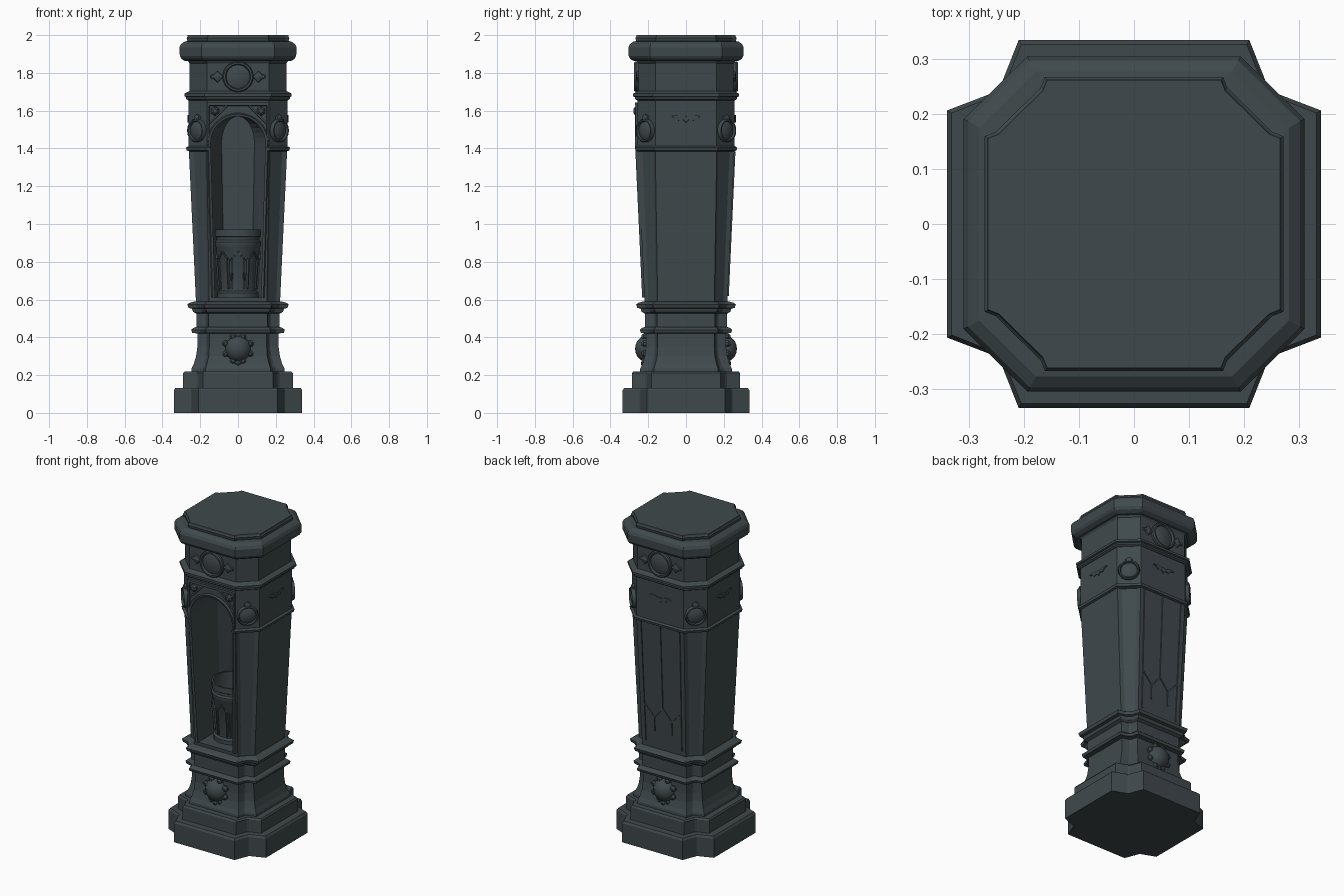
import bpy, bmesh, math
from mathutils import Vector, Matrix

if "Cube" in bpy.data.objects:
    bpy.data.objects.remove(bpy.data.objects["Cube"])

iron = bpy.data.materials.new("dark_slate_iron")
iron.diffuse_color = (0.05, 0.066, 0.072, 1)
iron.use_nodes = True
iron.node_tree.nodes["Principled BSDF"].inputs["Base Color"].default_value = iron.diffuse_color
YS = 0.985  # the pillar is slightly shallower than wide


def finish(name, bm, smooth=False):
    bmesh.ops.recalc_face_normals(bm, faces=bm.faces)
    me = bpy.data.meshes.new(name)
    bm.to_mesh(me)
    bm.free()
    ob = bpy.data.objects.new(name, me)
    bpy.context.collection.objects.link(ob)
    me.materials.append(iron)
    if smooth:
        bpy.ops.object.select_all(action='DESELECT')
        ob.select_set(True)
        bpy.context.view_layer.objects.active = ob
        bpy.ops.object.shade_smooth_by_angle(angle=math.radians(35))
    return ob


def bridge(bm, loops, cap=True):
    rings = [[bm.verts.new(p) for p in lp] for lp in loops]
    n = len(rings[0])
    for r, q in zip(rings, rings[1:]):
        for i in range(n):
            bm.faces.new((r[i], r[(i + 1) % n], q[(i + 1) % n], q[i]))
    if cap:
        bm.faces.new(rings[0][::-1])
        bm.faces.new(rings[-1])


def section(z, h, a, s, e):
    """Square with four stepped corners: half width, flat half length, step in, step along."""
    pts = []
    for k in range(4):
        rot = Matrix.Rotation(k * math.pi / 2, 3, 'Z')
        for x, y in ((h, a), (h - s, a + e), (a + e, h - s), (a, h)):
            p = rot @ Vector((x, y, z))
            p.y *= YS
            pts.append(p)
    return pts


def loft(name, rows):
    bm = bmesh.new()
    bridge(bm, [section(*r) for r in rows])
    return finish(name, bm)


def lathe(name, prof, loc, normal=(0, 0, 1), n=24, smooth=True):
    """Revolve (radius, height) points around an axis along the normal."""
    m = Matrix.Translation(Vector(loc)) @ Vector(normal).to_track_quat('Z', 'Y').to_matrix().to_4x4()
    off = 0 if n == 4 else .5
    bm = bmesh.new()
    bridge(bm, [[m @ Vector((r * math.cos(2 * math.pi * (i + off) / n),
                             r * math.sin(2 * math.pi * (i + off) / n), h)) for i in range(n)]
                for r, h in prof])
    return finish(name, bm, smooth)


def bar(name, p, q, w, d, out):
    """Thin rib from p to q, w wide, standing d out of the wall."""
    p, q, out = Vector(p), Vector(q), Vector(out)
    side = (q - p).normalized().cross(out).normalized() * w / 2
    bm = bmesh.new()
    bridge(bm, [[c - side - out * .012, c + side - out * .012, c + side * .7 + out * d,
                 c - side * .7 + out * d] for c in (p, q)])
    return finish(name, bm)


def wall(z):  # distance of the front/back wall from the axis
    return (0.222 + (z - .58) / .81 * .038 if z < 1.39 else 0.262) * YS


# Stepped plinth
loft("plinth", [(0, .34, .21, .09, .035), (.12, .34, .21, .09, .035), (.132, .332, .205, .087, .035)])
loft("plinth_step", [(.12, .29, .185, .07, .025), (.21, .29, .185, .07, .025), (.22, .283, .18, .07, .025)])

# Flared pedestal with its two mouldings
c = (.045, .012)
loft("pedestal", [(.21, .248, .172, *c), (.235, .246, .172, *c), (.26, .234, .164, *c), (.30, .222, .155, *c),
                  (.35, .215, .152, *c), (.42, .214, .152, *c), (.424, .243, .17, *c), (.44, .248, .172, *c),
                  (.45, .236, .165, *c), (.455, .22, .155, *c), (.525, .22, .155, *c), (.535, .238, .165, *c),
                  (.552, .244, .17, *c), (.556, .262, .175, *c), (.575, .268, .178, *c), (.583, .255, .17, *c),
                  (.59, .23, .157, *c)])

# Tapered shaft and frieze as one hollowed block
f = (.03, .03)
shaft = loft("shaft", [(.575, .222, .152, .022, .008), (1.385, .26, .165, .026, .008), (1.39, .272, .17, *f),
                       (1.405, .275, .172, *f), (1.412, .262, .165, *f), (1.668, .262, .165, *f)])

# Niche opening outline: tapered sides and a round arch
W0, W1, Z0, Z1 = .122, .145, .61, 1.43
arch = [(W1 * math.cos(t * math.pi / 16), Z1 + .14 * math.sin(t * math.pi / 16)) for t in range(17)]
outline = [(W0, Z0)] + arch + [(-W0, Z0)]
bm = bmesh.new()
bridge(bm, [[(x * k, y, z) for x, z in outline] for y, k in ((-.4, 1), (0, 1), (.12, .6))])
bmesh.ops.triangulate(bm, faces=bm.faces)
cutter = finish("niche_cutter", bm)
cutter.hide_render = True
mod = shaft.modifiers.new("niche", 'BOOLEAN')
mod.operation, mod.object, mod.solver = 'DIFFERENCE', cutter, 'EXACT'
bpy.context.view_layer.objects.active = shaft
bpy.ops.object.modifier_apply(modifier=mod.name)
bpy.data.objects.remove(cutter)

# Raised rim around the niche
bm = bmesh.new()
loops = []
for x, z in outline:
    o = Vector((x, max(z - Z1, 0))).normalized() * .018
    y = -wall(z)
    loops.append([(x, y + .03, z), (x, y - .008, z), (x + o.x * .7, y - .012, z + o.y * .7),
                  (x + o.x, y - .004, z + o.y), (x + o.x, y + .03, z + o.y)])
bridge(bm, loops)
finish("niche_rim", bm)

# Spandrel frame, corner bosses and side fillets around the arch
F = (0, -1, 0)
yf = -wall(1.5)
bar("spandrel_top", (-.165, yf, 1.635), (.165, yf, 1.635), .022, .012, F)
for s in (-1, 1):
    bar("spandrel_side", (s * .158, yf, 1.415), (s * .158, yf, 1.64), .014, .01, F)
    bar("spandrel_brace", (s * .15, yf, 1.535), (s * .06, yf, 1.625), .014, .008, F)
    lathe("spandrel_boss", [(.026, -.01), (.024, .01), (.012, .02)], (s * .122, yf, 1.598), F, 6, smooth=False)

# Upper mouldings, drum and cap
loft("upper_moulding", [(1.655, .264, .166, *f), (1.662, .274, .172, *f), (1.672, .274, .172, *f),
                        (1.676, .284, .177, *f), (1.69, .284, .177, *f), (1.70, .266, .168, *f),
                        (1.705, .256, .163, *f), (1.85, .256, .163, *f), (1.862, .264, .168, *f),
                        (1.868, .285, .18, *f)])
g = (.035, .035)
loft("cap", [(1.862, .28, .178, *g), (1.875, .30, .188, *g), (1.89, .308, .193, *g), (1.935, .31, .194, *g),
             (1.952, .302, .19, *g), (1.966, .282, .178, *g), (1.968, .268, .16, .02, .008),
             (1.985, .272, .162, .02, .008), (1.99, .268, .16, .02, .008), (2.0, .266, .158, .02, .008)])


# Round medallions: four on the frieze corners
def medallion(name, loc, n, r):
    lathe(name, [(r, -.015), (r, .014), (r * .93, .022), (r * .82, .022), (r * .76, .009),
                 (r * .6, .014), (r * .3, .019), (.004, .02)], loc, n)


for sx in (-1, 1):
    for sy in (-1, 1):
        loc = (sx * .213, sy * .21, 1.495)
        medallion("corner_medallion", loc, (sx, sy, 0), .062)
        lathe("corner_crest", [(.024, -.01), (.02, .012), (.008, .018)],
              (loc[0], loc[1], 1.56), (sx, sy, 0), 6, smooth=False)

# Drum medallions with side leaves, and pedestal bosses, on front and back
for sy in (-1, 1):
    n = (0, sy, 0)
    medallion("drum_medallion", (0, sy * .252, 1.78), n, .082)
    for sx in (-1, 1):
        lathe("drum_leaf", [(.034, -.005), (.028, .008), (.006, .014)], (sx * .108, sy * .252, 1.78), n, 4,
              smooth=False)
        lathe("drum_leaf_tip", [(.014, -.005), (.009, .01)], (sx * .134, sy * .252, 1.78), n, 6, smooth=False)
    lathe("pedestal_boss", [(.068, -.015), (.068, .012), (.06, .028), (.042, .046), (.02, .055), (.004, .057)],
          (0, sy * .212, .34), n)
    for k in range(8):
        a = math.pi * k / 4 + math.pi / 8
        lathe("boss_petal", [(.018, -.02), (.017, .012), (.008, .022)],
              (.07 * math.sin(a), sy * .214, .34 + .07 * math.cos(a)), n, 8)
    lathe("boss_drop", [(.026, -.02), (.02, .012), (.006, .02)], (0, sy * .218, .262), n, 4, smooth=False)

# Winged relief on the two sides and the back
wing = [(0, -.03), (.018, -.012), (.04, -.02), (.055, -.004), (.082, .004), (.06, .012), (.03, .01),
        (.015, .0), (0, .008)]
wing += [(-x, z) for x, z in wing[-2:0:-1]]
for ang, d in ((90, .262), (-90, .262), (180, .258)):
    rot = Matrix.Rotation(math.radians(ang), 3, 'Z')
    bm = bmesh.new()
    bridge(bm, [[rot @ Vector((x * k, -y, 1.565 + z * k)) for x, z in wing]
                for y, k in ((d - .01, 1), (d + .006, .92))])
    finish("winged_relief", bm)


# Tracery ribs on the back of the shaft
def rib(x0, z0, x1, z1, w=.01):
    bar("back_rib", (x0, wall(z0), z0), (x1, wall(z1), z1), w, .006, (0, 1, 0))


rib(0, .86, 0, 1.385)
for s in (-1, 1):
    rib(s * .125, .62, s * .135, 1.385)
    rib(0, .86, s * .06, .79)
    rib(s * .06, .79, s * .125, .86)
    rib(s * .06, .79, s * .06, .70)

# Open faceted vessel standing in the niche
C = (0, -.05, .605)
lathe("vessel", [(.10, 0), (.112, .006), (.112, .03), (.10, .04), (.118, .27), (.124, .28), (.124, .30), (.116, .31),
                 (.116, .325), (.124, .33), (.124, .365), (.114, .365), (.112, .29), (.09, .06)], C, n=16)
# Gabled panels around the vessel
for k in range(8):
    rot = Matrix.Rotation(math.radians(45 * k), 3, 'Z')
    pts = [(-.03, .05), (-.034, .21), (0, .25), (.034, .21), (.03, .05)]
    P = [rot @ Vector((x, -(.099 + .018 * (z - .04) / .23), z)) + Vector(C) for x, z in pts]
    out = rot @ Vector((0, -1, 0))
    for p, q in zip(P, P[1:]):
        bar("vessel_gable", p, q, .01, .006, out)
